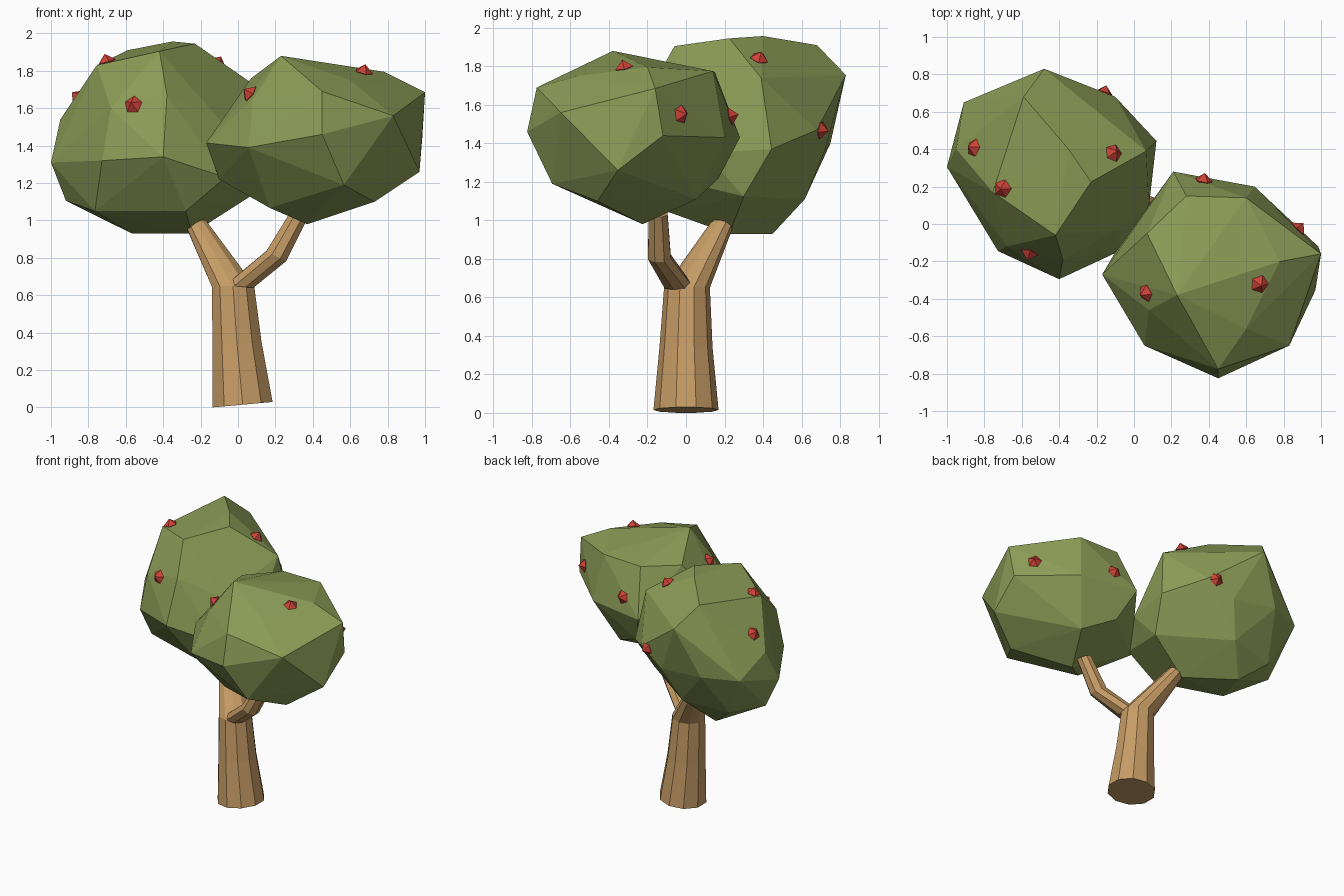
import bpy, bmesh, math
from mathutils import Vector

UP = Vector((0, 0, 1))


def material(name, color):
    m = bpy.data.materials.new(name)
    m.diffuse_color = (*color, 1)
    return m


LEAF = material("leaf_green", (0.262, 0.335, 0.095))
BARK = material("bark_brown", (0.57, 0.335, 0.133))
FRUIT = material("fruit_red", (0.62, 0.055, 0.038))


def finish(bm, name, mat):
    bmesh.ops.recalc_face_normals(bm, faces=bm.faces)
    me = bpy.data.meshes.new(name)
    bm.to_mesh(me)
    bm.free()
    me.materials.append(mat)
    ob = bpy.data.objects.new(name, me)
    bpy.context.collection.objects.link(ob)
    return ob


def tube(name, rings, sides):
    """Faceted limb through rings of (centre, radius, ring normal)."""
    bm = bmesh.new()
    loops = []
    for centre, r, n in rings:
        q = UP.rotation_difference(Vector(n).normalized())
        loop = []
        for i in range(sides):
            a = 2 * math.pi * (i + 0.5) / sides
            p = q @ Vector((r * math.cos(a), r * math.sin(a), 0))
            loop.append(bm.verts.new(Vector(centre) + p))
        loops.append(loop)
    for lo, hi in zip(loops, loops[1:]):
        for i in range(sides):
            j = (i + 1) % sides
            bm.faces.new((lo[i], lo[j], hi[j], hi[i]))
    bm.faces.new(loops[0][::-1])
    bm.faces.new(loops[-1])
    return finish(bm, name, BARK)


def crown(name, corners):
    """Faceted leaf mass: hull around a few corner points."""
    bm = bmesh.new()
    for c in corners:
        bm.verts.new(c)
    res = bmesh.ops.convex_hull(bm, input=bm.verts)
    loose = {v for v in res["geom_interior"] + res["geom_unused"]
             if isinstance(v, bmesh.types.BMVert)}
    bmesh.ops.delete(bm, geom=list(loose), context='VERTS')
    return finish(bm, name, LEAF)


def fruit(name, pos, host):
    """Small faceted berry seated on the nearest face of its crown."""
    bm = bmesh.new()
    rim = [bm.verts.new((0.05 * math.cos(a), 0.05 * math.sin(a), 0))
           for a in (2 * math.pi * i / 5 for i in range(5))]
    for z in (0.042, -0.042):
        tip = bm.verts.new((0, 0, z))
        for i in range(5):
            bm.faces.new((rim[i], rim[(i + 1) % 5], tip))
    ob = finish(bm, name, FRUIT)
    _, seat, normal, _ = host.closest_point_on_mesh(Vector(pos))
    ob.location = seat + normal * 0.004
    ob.rotation_mode = 'QUATERNION'
    ob.rotation_quaternion = UP.rotation_difference(normal)


# Trunk running on into the left branch
tube("trunk", [
    ((0.025, 0, 0.015), 0.169, (-0.09, 0, 1)),
    ((-0.005, 0, 0.34), 0.138, (-0.08, 0, 1)),
    ((-0.027, 0.005, 0.65), 0.119, (-0.03, 0, 1)),
    ((-0.22, 0.185, 0.975), 0.06, (-0.25, 0.2, 1)),
    ((-0.23, 0.195, 0.99), 0.055, (-0.25, 0.2, 1)),
], 10)

# Right branch with an elbow
tube("right_branch", [
    ((0.01, -0.035, 0.65), 0.08, (0.1, -0.05, 1)),
    ((0.205, -0.138, 0.81), 0.064, (0.5, -0.05, 1)),
    ((0.33, -0.145, 1.035), 0.053, (0.4, 0, 1)),
], 8)

# Left crown
left = crown("left_crown", [
    (-0.42, -0.06, 1.905), (-0.23, 0.225, 1.945), (-0.35, 0.40, 1.957),
    (-0.59, 0.68, 1.91), (-0.48, 0.83, 1.755), (-0.755, 0.17, 1.83),
    (-0.95, 0.40, 1.54), (-0.91, 0.65, 1.40), (-1.0, 0.305, 1.31),
    (-0.727, -0.145, 1.32), (-0.40, -0.295, 1.34), (-0.38, -0.19, 1.67),
    (-0.067, -0.14, 1.23), (-0.09, -0.03, 1.53), (0.065, 0.39, 1.74),
    (0.12, 0.444, 1.37), (0.08, 0.096, 1.35), (-0.92, 0.35, 1.105),
    (-0.765, 0.05, 1.05), (-0.245, 0.225, 0.93), (-0.567, 0.45, 0.93),
    (-0.28, -0.11, 1.05), (0.06, 0.3, 1.125), (-0.68, -0.12, 1.60),
    (-0.3, 0.72, 1.36), (-0.4, 0.617, 1.11), (-0.75, 0.55, 1.08),
    (-0.10, 0.68, 1.47), (-0.65, 0.75, 1.4),
])

# Right crown
right = crown("right_crown", [
    (0.23, -0.38, 1.88), (0.78, -0.2, 1.795), (0.6, -0.56, 1.75),
    (1.0, -0.16, 1.685), (0.985, -0.12, 1.44), (0.97, -0.354, 1.26),
    (0.73, -0.46, 1.10), (0.52, 0.054, 1.11), (0.37, -0.225, 0.98),
    (0.566, -0.695, 1.19), (0.45, -0.825, 1.46), (0.45, -0.775, 1.69),
    (0.08, -0.46, 1.65), (0.056, -0.65, 1.39), (-0.17, -0.27, 1.415),
    (-0.10, -0.15, 1.22), (0.17, -0.40, 1.067), (0.83, -0.65, 1.56),
    (0.21, 0.28, 1.43), (0.645, 0.20, 1.43), (0.6, 0.14, 1.775),
    (0.28, 0.15, 1.77), (0.3, 0.168, 1.217), (0.07, -0.05, 1.76),
])

# Berries on each crown
for host, spots in (
    (left, [(-0.87, 0.41, 1.67), (-0.70, 0.19, 1.84), (-0.57, -0.19, 1.63),
            (-0.11, 0.38, 1.84), (-0.16, 0.70, 1.47)]),
    (right, [(0.035, -0.38, 1.70), (0.68, -0.33, 1.83), (0.37, 0.22, 1.54),
             (0.87, -0.035, 1.55)]),
):
    for i, p in enumerate(spots):
        fruit(f"{host.name}_fruit_{i + 1}", p, host)
